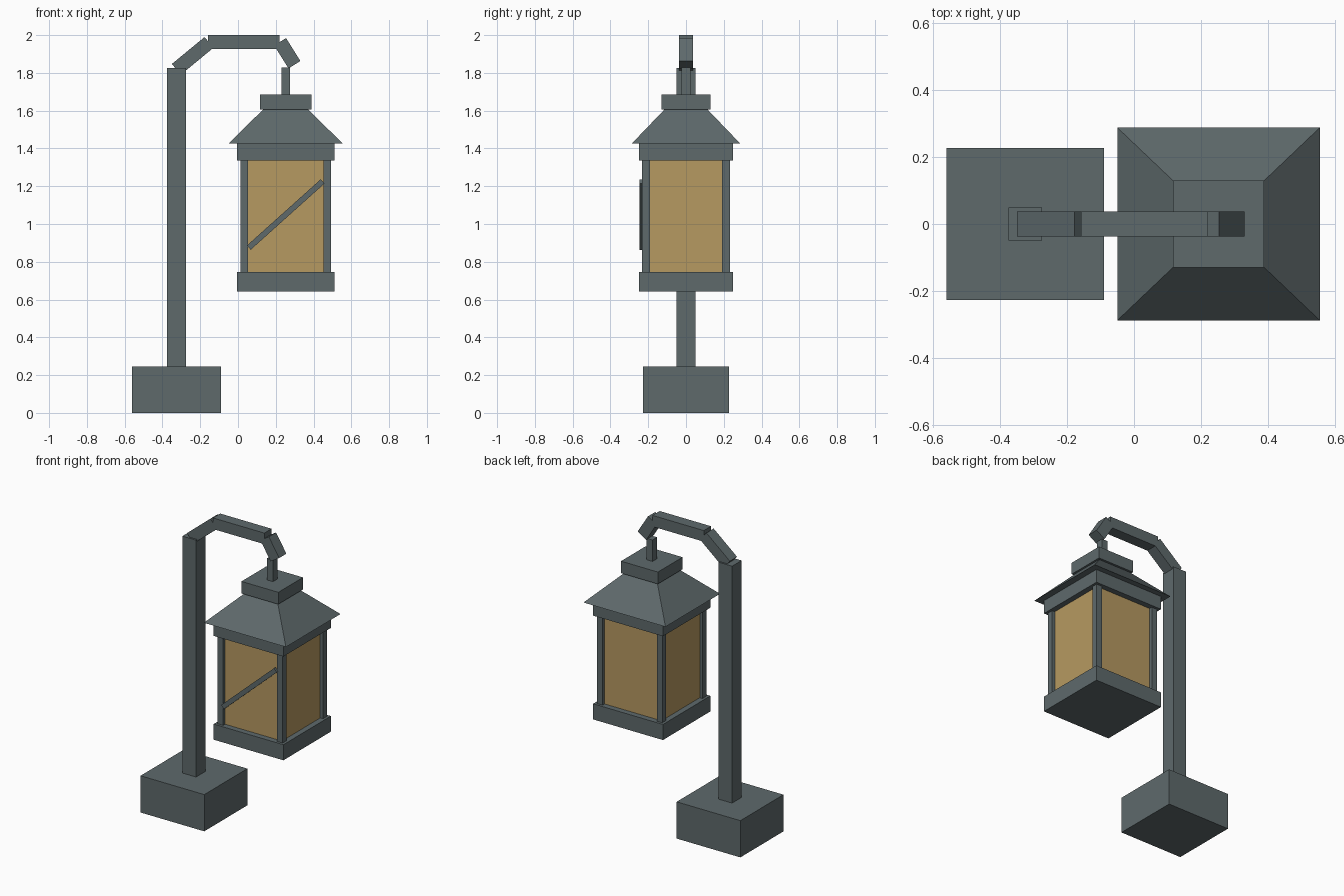
import bpy, bmesh, math
from mathutils import Matrix

if "Cube" in bpy.data.objects:
    bpy.data.objects.remove(bpy.data.objects["Cube"])


def material(name, rgb):
    m = bpy.data.materials.new(name)
    m.diffuse_color = (*rgb, 1.0)
    m.use_nodes = True
    m.node_tree.nodes["Principled BSDF"].inputs["Base Color"].default_value = m.diffuse_color
    return m


iron = material("grey iron", (0.112, 0.142, 0.148))
amber = material("amber glass", (0.47, 0.32, 0.12))


def box(name, x, y, z, mat=iron, tilt=0.0, top=None):
    """Box from (min, max) ranges; tilt turns it about y, top scales its upper face."""
    bm = bmesh.new()
    bmesh.ops.create_cube(bm, size=1.0)
    if top:
        for v in bm.verts:
            if v.co.z > 0:
                v.co.x *= top
                v.co.y *= top
    bm.transform(Matrix.Diagonal((x[1] - x[0], y[1] - y[0], z[1] - z[0], 1)))
    bm.transform(Matrix.Rotation(-math.radians(tilt), 4, 'Y'))
    bm.transform(Matrix.Translation([(r[0] + r[1]) / 2 for r in (x, y, z)]))
    mesh = bpy.data.meshes.new(name)
    bm.to_mesh(mesh)
    bm.free()
    mesh.materials.append(mat)
    ob = bpy.data.objects.new(name, mesh)
    bpy.context.collection.objects.link(ob)
    return ob


def around(c, size):
    return (c - size / 2, c + size / 2)


# Foot and pole
box("base", (-0.56, -0.09), (-0.227, 0.227), (0, 0.245))
box("pole", (-0.375, -0.275), (-0.05, 0.05), (0.245, 1.825))

# Curved arm made of three straight pieces
arm_y = (-0.038, 0.038)
box("arm_rise", around(-0.24, 0.224), arm_y, around(1.89, 0.074), tilt=39.5)
box("arm_top", (-0.158, 0.221), arm_y, (1.926, 2.0))
box("arm_drop", around(0.261, 0.143), arm_y, around(1.904, 0.074), tilt=-58)
box("hanger", (0.23, 0.275), (-0.024, 0.024), (1.685, 1.828))

# Lantern cap, roof and frames
cx = 0.2525
box("cap", around(cx, 0.272), (-0.13, 0.13), (1.605, 1.685))
box("roof", around(cx, 0.605), (-0.288, 0.288), (1.425, 1.605), top=0.4)
box("upper_frame", around(cx, 0.515), (-0.25, 0.25), (1.335, 1.425))
box("lower_frame", around(cx, 0.515), (-0.25, 0.25), (0.643, 0.747))

# Corner posts around the glass
for sx, side in ((-1, "left"), (1, "right")):
    for sy, end in ((-1, "front"), (1, "back")):
        box(f"corner_post_{end}_{side}", around(cx + sx * 0.22, 0.041),
            around(sy * 0.212, 0.041), (0.747, 1.335))
box("glass", around(cx, 0.44), (-0.212, 0.212), (0.747, 1.335), amber)

# Diagonal brace on the front
box("front_brace", around(cx, 0.525), (-0.246, -0.23), around(1.05, 0.03), tilt=41.9)
